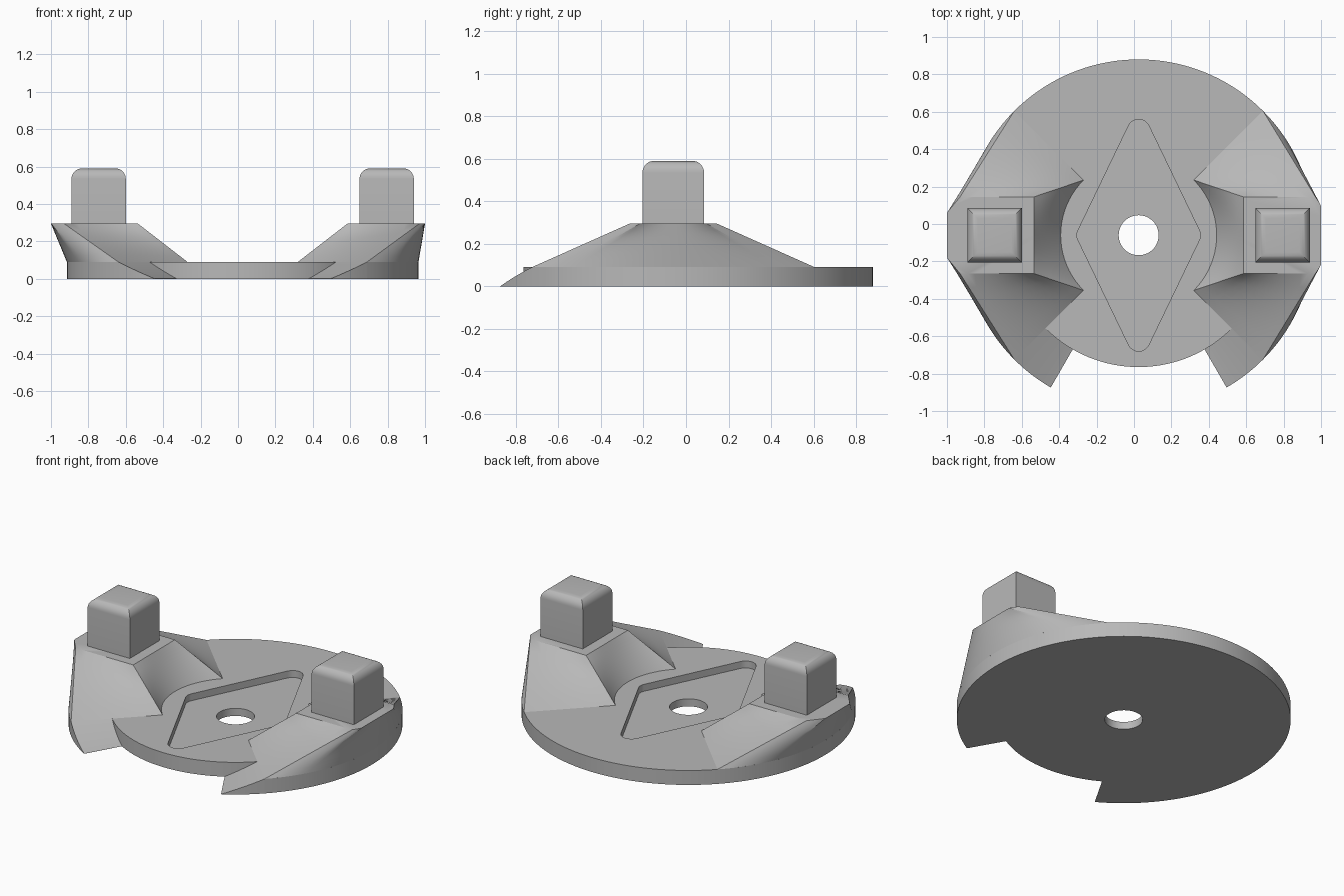
import bpy, bmesh, math
from mathutils import Vector

cube = bpy.data.objects.get("Cube")
if cube:
    bpy.data.objects.remove(cube, do_unlink=True)

CENTRE = Vector((0.025, -0.06, 0))
R_OUT, R_NOTCH, R_FOOT, R_HOLE = 0.94, 0.705, 0.417, 0.107
PLATE, SHELF, PEG_TOP = 0.09, 0.295, 0.59

grey = bpy.data.materials.new("plain grey")
grey.use_nodes = True
colour = (0.48, 0.48, 0.48, 1)
grey.diffuse_color = colour
grey.node_tree.nodes["Principled BSDF"].inputs["Base Color"].default_value = colour


def polar(r, deg):
    a = math.radians(deg)
    return Vector((r * math.cos(a), r * math.sin(a)))


def arc(r, start, end, n):
    return [polar(r, start + (end - start) * i / n) for i in range(n + 1)]


def along(points, n):
    """n + 1 evenly spaced points along a polyline."""
    lengths = [(b - a).length for a, b in zip(points, points[1:])]
    out = []
    for i in range(n + 1):
        d, k = sum(lengths) * i / n, 0
        while k < len(lengths) - 1 and d > lengths[k]:
            d -= lengths[k]
            k += 1
        out.append(points[k].lerp(points[k + 1], min(d / lengths[k], 1)))
    return out


def stack(name, rings):
    """Closed solid skinned over rings of equal point count."""
    bm = bmesh.new()
    loops = [[bm.verts.new(p) for p in ring] for ring in rings]
    n = len(loops[0])
    for low, high in zip(loops, loops[1:]):
        for i in range(n):
            j = (i + 1) % n
            bm.faces.new((low[i], low[j], high[j], high[i]))
    bm.faces.new(loops[0][::-1])
    bm.faces.new(loops[-1])
    bmesh.ops.recalc_face_normals(bm, faces=bm.faces)
    mesh = bpy.data.meshes.new(name)
    bm.to_mesh(mesh)
    bm.free()
    obj = bpy.data.objects.new(name, mesh)
    bpy.context.collection.objects.link(obj)
    obj.location = CENTRE
    mesh.materials.append(grey)
    return obj


def prism(name, outline, z0, z1):
    return stack(name, [[p.to_3d() + Vector((0, 0, z)) for p in outline] for z in (z0, z1)])


def smooth(obj, deg=25):
    bpy.ops.object.select_all(action='DESELECT')
    obj.select_set(True)
    bpy.context.view_layer.objects.active = obj
    bpy.ops.object.shade_smooth_by_angle(angle=math.radians(deg))


def cut(obj, cutter):
    mod = obj.modifiers.new("cut", 'BOOLEAN')
    mod.operation, mod.object, mod.solver = 'DIFFERENCE', cutter, 'EXACT'
    bpy.context.view_layer.objects.active = obj
    bpy.ops.object.modifier_apply(modifier=mod.name)
    bpy.data.objects.remove(cutter, do_unlink=True)


# Base plate: full radius at the back, smaller radius across the front notch
outline = arc(R_OUT, -45, 225, 108) + arc(R_NOTCH, 225, 315, 36)
plate = prism("base_plate", outline, 0, PLATE)

# Rounded diamond recess and centre hole
tip = math.degrees(math.atan2(0.27, 0.56))
diamond = []
for pos, mid, half in (((0.27, 0), 0, tip), ((0, 0.56), 90, 90 - tip),
                       ((-0.27, 0), 180, tip), ((0, -0.56), 270, 90 - tip)):
    diamond += [Vector(pos) + p for p in arc(0.06, mid - half, mid + half, 8)]
cut(plate, prism("recess_cutter", diamond, 0.047, 0.2))
cut(plate, prism("hole_cutter", arc(R_HOLE, 0, 360, 48)[:-1], -0.1, 0.2))
smooth(plate)


def front_ramp(name, side):
    """Curved ramp falling from the plate top to nothing at the notch."""
    n = 8
    rings = []
    for i in range(n + 1):
        t = i / n
        a = -45 - 15 * t
        z = max(PLATE * (1 - t), 0.0005)
        section = ((R_NOTCH - 0.002, 0), (R_OUT, 0), (R_OUT, z), (R_NOTCH - 0.002, z))
        ring = []
        for r, h in section:
            p = polar(r, a)
            ring.append(Vector((side * p.x, p.y, h)))
        rings.append(ring)
    smooth(stack(name, rings))


def tower(name, side, rim):
    """Loft from a quarter ring on the plate up to a small shelf."""
    inner, back = 0.56, 0.205
    rim = [Vector(p) for p in rim]
    rim = rim + [Vector((p.x, -p.y)) for p in reversed(rim)]
    foot = (arc(R_FOOT, -45, 45, 20)[:-1]
            + along([polar(R_FOOT, 45), polar(R_OUT, 45)], 10)[:-1]
            + arc(R_OUT, 45, -45, 30)[:-1]
            + along([polar(R_OUT, -45), polar(R_FOOT, -45)], 10)[:-1])
    shelf = (along([Vector((inner, -back)), Vector((inner, back))], 20)[:-1]
             + along([Vector((inner, back)), rim[0]], 10)[:-1]
             + along(rim, 30)[:-1]
             + along([rim[-1], Vector((inner, -back))], 10)[:-1])
    rings = []
    for k in range(7):
        t = k / 6
        ring = [f.lerp(s, t) for f, s in zip(foot, shelf)]
        z = PLATE + (SHELF - PLATE) * t
        rings.append([Vector((side * p.x, p.y, z)) for p in ring])
    smooth(stack(name, rings))


def peg(name, side):
    """Square post with rounded top edges and sharp upright edges."""
    half, r, x = 0.145, 0.055, side * 0.77
    levels = [(half, SHELF - 0.002)]
    for i in range(9):
        p = polar(r, 90 * i / 8)
        levels.append((half - r + p.x, PEG_TOP - r + p.y))
    corners = ((-1, -1), (1, -1), (1, 1), (-1, 1))
    smooth(stack(name, [[Vector((x + h * a, h * b, z)) for a, b in corners] for h, z in levels]))


# Paired parts; the two shelves have slightly different outer rims
rims = {"right": ((0.955, 0.205), (1.025, 0.12)),
        "left": ((0.945, 0.205), (0.975, 0.16))}
for label, side in (("right", -1), ("left", 1)):
    front_ramp(label + "_front_ramp", side)
    tower(label + "_tower", side, rims[label])
    peg(label + "_peg", side)
